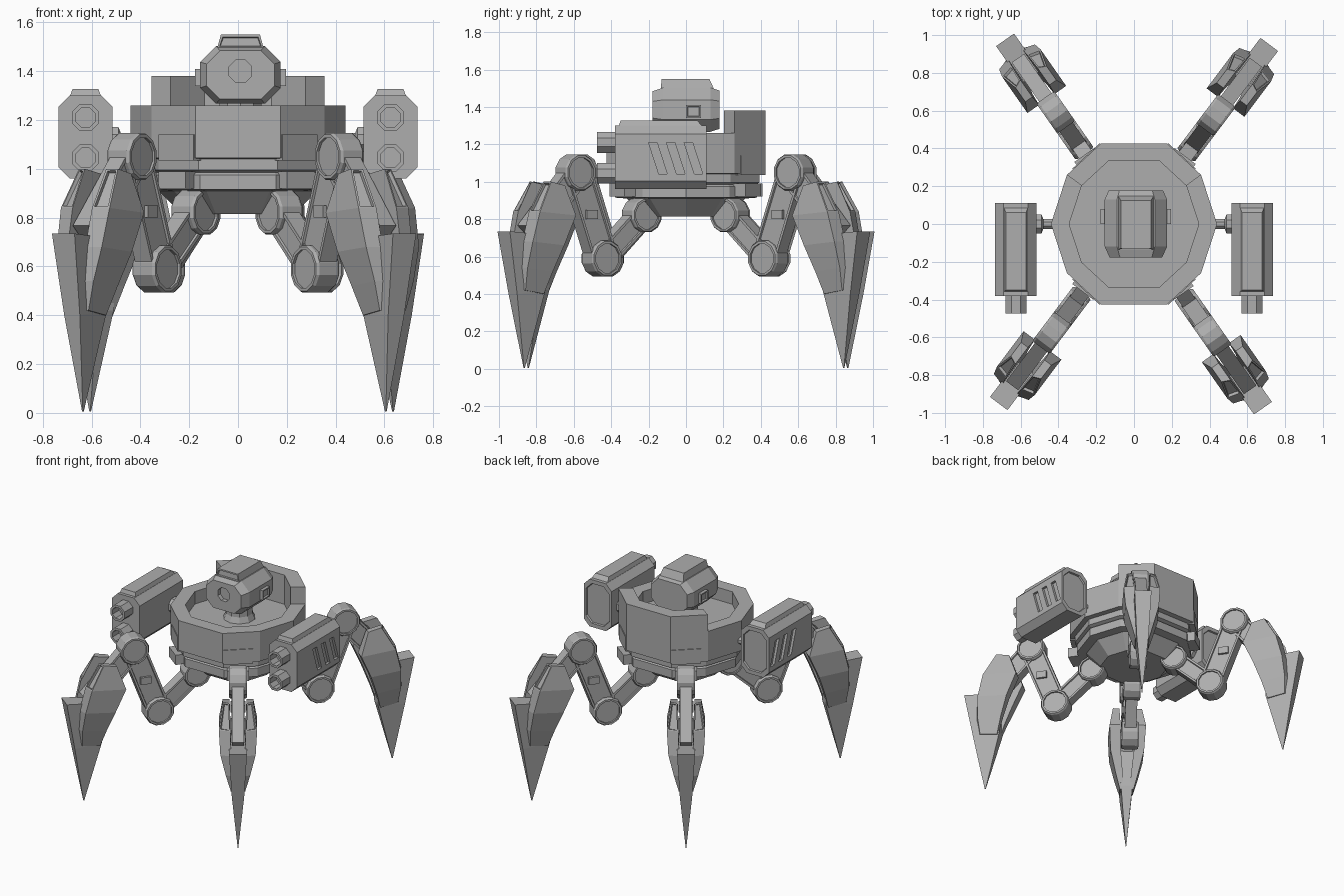
import bpy, bmesh, math
from mathutils import Vector

cube = bpy.data.objects.get("Cube")
if cube:
    bpy.data.objects.remove(cube)

grey = bpy.data.materials.new("armour grey")
grey.use_nodes = True
grey.diffuse_color = (0.42, 0.42, 0.42, 1)
grey.node_tree.nodes["Principled BSDF"].inputs["Base Color"].default_value = (0.42, 0.42, 0.42, 1)


def loft(name, rings, sink=None, spin=0):
    """Skin a list of rings and cap both ends; sink = (face test, margin, depth) makes panels."""
    bm = bmesh.new()
    rows = [[bm.verts.new(p) for p in ring] for ring in rings]
    n = len(rows[0])
    for a, b in zip(rows, rows[1:]):
        for i in range(n):
            j = (i + 1) % n
            bm.faces.new((a[i], a[j], b[j], b[i]))
    bm.faces.new(rows[0])
    bm.faces.new(rows[-1])
    bmesh.ops.recalc_face_normals(bm, faces=bm.faces)
    bm.normal_update()
    if sink:
        test, margin, depth = sink
        panels = [f for f in bm.faces if test(f)]
        bmesh.ops.inset_individual(bm, faces=panels, thickness=margin, depth=0)
        bmesh.ops.inset_individual(bm, faces=panels, thickness=0.004, depth=-depth)
    mesh = bpy.data.meshes.new(name)
    bm.to_mesh(mesh)
    bm.free()
    mesh.materials.append(grey)
    obj = bpy.data.objects.new(name, mesh)
    obj.rotation_euler.z = spin
    bpy.context.collection.objects.link(obj)
    return obj


def lathe(name, profile, centre, axis, sides=12, spin=0):
    """Turn (radius, position) pairs about an axis through the centre."""
    turn = Vector((0, 0, 1)).rotation_difference(Vector(axis)).to_matrix()
    rings = []
    for rad, pos in profile:
        angles = [2 * math.pi * (i + 0.5) / sides for i in range(sides)]
        rings.append([Vector(centre) + turn @ Vector((rad * math.cos(a), rad * math.sin(a), pos)) for a in angles])
    return loft(name, rings, spin=spin)


def rect(x0, x1, y0, y1, z):
    return [(x0, y0, z), (x1, y0, z), (x1, y1, z), (x0, y1, z)]


def octagon(cx, y, cz, w, h, c):
    pts = [(w, c - h), (w, h - c), (w - c, h), (c - w, h), (-w, h - c), (-w, c - h), (c - w, -h), (w - c, -h)]
    return [(cx + x, y, cz + z) for x, z in pts]


def cut(obj, cutters):
    """Subtract cutters, bake the result and discard them."""
    for c in cutters:
        c.hide_render = True
        mod = obj.modifiers.new("cut", 'BOOLEAN')
        mod.operation = 'DIFFERENCE'
        mod.solver = 'EXACT'
        mod.object = c
    deps = bpy.context.evaluated_depsgraph_get()
    baked = bpy.data.meshes.new_from_object(obj.evaluated_get(deps))
    obj.modifiers.clear()
    obj.data = baked
    for c in cutters:
        bpy.data.objects.remove(c)


# Ten-sided hull
arc = [(0.355, 0.26), (0.175, 0.426), (-0.175, 0.426), (-0.355, 0.26)]
outline = [(0.44, 0)] + arc + [(-0.44, 0)] + [(-x, -y) for x, y in arc]
loft("hull", [[(x * s, y * s, z) for x, y in outline] for s, z in [
    (0.52, 0.815), (0.74, 0.91), (0.89, 0.915), (0.89, 0.975), (0.86, 0.985), (0.92, 0.995),
    (0.92, 1.04), (1, 1.045), (1, 1.26), (0.78, 1.26), (0.78, 1.17)]])

# Raised wall around the back of the hull
loft("back_wall", [[(x * s, y * s, z) for s, z in [(1, 1.26), (1, 1.38), (0.78, 1.38), (0.78, 1.26)]]
                   for x, y in arc])

# Head with chamfered shell, round eye, side vents and a top hatch
HX = 0.01
lathe("neck", [(0.11, 1.16), (0.09, 1.21), (0.09, 1.3)], (HX, 0, 0), (0, 0, 1), 10)
head = loft("head", [octagon(HX, y, 1.385, 0.165 * s, 0.118 * s, 0.065 * s)
                     for y, s in [(-0.178, 0.84), (-0.12, 1), (0.13, 1), (0.178, 0.87)]])
cut(head, [lathe("eye_cutter", [(0.05, -0.03), (0.05, 0.03)], (HX, -0.178, 1.4), (0, 1, 0), 8)])
for side in (-1, 1):
    x0, x1 = HX + side * 0.15, HX + side * 0.187
    loft("head_vent", [[(x, y, z) for y, z in [(0, 1.34), (0.08, 1.34), (0.08, 1.41), (0, 1.41)]]
                       for x in (x0, x1)], (lambda f: abs(f.normal.x) > 0.9, 0.012, 0.012))
loft("head_hatch", [rect(HX - 0.095, HX + 0.095, -0.135, 0.15, 1.495), rect(HX - 0.08, HX + 0.08, -0.13, 0.125, 1.55)],
     (lambda f: f.normal.y < -0.8, 0.012, 0.012))

# Gun pods
for side in (-1, 1):
    cx = side * 0.625
    label = "left" if side > 0 else "right"
    pod = loft(label + "_gun_pod", [octagon(cx, y, 1.13, 0.11 * s, 0.17 * s, 0.045) for y, s in [
        (-0.38, 1), (0.11, 1), (0.11, 0.84), (0.098, 0.82)]])
    slots = []
    for k in range(3):
        y = -0.2 + k * 0.095
        quad = [(y, 1.21), (y + 0.045, 1.21), (y + 0.1, 1.04), (y + 0.055, 1.04)]
        slots.append(loft("slot_cutter", [[(cx + side * d, a, b) for a, b in quad] for d in (0.092, 0.14)]))
    cut(pod, slots)
    loft(label + "_pod_cap", [rect(cx - 0.065, cx + 0.065, -0.36, 0.09, 1.295),
                              rect(cx - 0.053, cx + 0.053, -0.35, 0.06, 1.327)])
    for z in (1.045, 1.21):
        lathe(label + "_gun_barrel", [(0.06, 0.02), (0.06, -0.095), (0.043, -0.095), (0.043, -0.02)],
              (cx, -0.38, z), (0, 1, 0), 8)
    lathe(label + "_pod_arm", [(0.028, 0.36), (0.028, 0.48), (0.055, 0.49), (0.055, 0.53)],
          (0, 0, 1.12), (side, 0, 0), 8)


# Legs: built along +x, then spun about the hull
def link(name, p, q, half, thick, spin):
    p, q = Vector(p), Vector(q)
    d = (q - p).normalized()
    n = Vector((-d.y, d.x)) * half
    rings = [[(c.x + s * n.x, t, c.y + s * n.y) for s, t in [(-1, -thick), (1, -thick), (1, thick), (-1, thick)]]
             for c in (p, q)]
    loft(name, rings, (lambda f: abs(f.normal.y) > 0.9, 0.02, 0.01), spin)


def joint(name, p, rad, half, spin):
    edge = [(rad * 0.8, half - 0.012), (rad * 0.8, half), (rad * 0.93, half), (rad, half - 0.012)]
    profile = [(r, -h) for r, h in edge] + edge[::-1]
    lathe(name, profile, (p[0], 0, p[1]), (0, 1, 0), 12, spin)


hip, knee, elbow = (0.292, 0.822), (0.55, 0.59), (0.722, 1.05)
for name, deg in [("back_left", 53), ("back_right", 125), ("front_right", 233), ("front_left", 305)]:
    a = math.radians(deg)
    joint(name + "_hip", hip, 0.095, 0.058, a)
    joint(name + "_knee", knee, 0.1, 0.058, a)
    joint(name + "_elbow", elbow, 0.1, 0.058, a)
    link(name + "_thigh", hip, knee, 0.06, 0.04, a)
    link(name + "_forearm", knee, elbow, 0.078, 0.043, a)
    link(name + "_shin_arm", elbow, (1.02, 0.72), 0.07, 0.04, a)
    # small raised clip on the forearm
    loft(name + "_clip", [rect(0.61, 0.68, -0.05, 0.05, z) for z in (0.8, 0.85)], spin=a)
    # pointed blade
    loft(name + "_blade", [[(i, -w, zi), (o, -w, zo), (o, w, zo), (i, w, zi)] for i, zi, o, zo, w in [
        (0.95, 0.715, 1.19, 0.735, 0.058), (0.945, 0.42, 1.13, 0.4, 0.04), (1.053, 0.005, 1.059, 0.005, 0.002)]],
        spin=a)
    # armour shells flanking the blade
    for side in (-1, 1):
        rows = [(0.86, 0.97, 1.0, 0.055, 0.1), (0.805, 1.06, 0.84, 0.05, 0.125),
                (0.875, 1.1, 0.68, 0.045, 0.115), (0.925, 1.11, 0.54, 0.03, 0.08), (0.96, 1.1, 0.42, 0.02, 0.047)]
        loft(name + "_shell", [[(i, side * t0, z - 0.02), (o, side * t0, z), (o - 0.02, side * t1, z),
                                (i, side * t1, z - 0.02)] for i, o, z, t0, t1 in rows],
             (lambda f: f.normal.x > 0.5 and f.calc_center_median().z > 0.8, 0.012, 0.015), a)
    # shoulder plate and lower bracket on the hull
    turn = math.copysign(math.radians(47.3), math.sin(a))
    b = turn if math.cos(a) > 0 else math.pi - turn
    lo, hi = (-0.04, 0.155) if math.sin(a) * math.cos(a) > 0 else (-0.155, 0.04)
    loft(name + "_shoulder_plate", [rect(0.36, 0.437, lo, hi, z) for z in (1.035, 1.14)], spin=b)
    loft(name + "_hip_bracket", [rect(0.25, 0.45, -0.07, 0.07, z) for z in (0.92, 0.99)], spin=a)
    loft(name + "_hip_mount", [rect(0.16, 0.3, -0.045, 0.045, z) for z in (0.82, 0.93)], spin=a)
